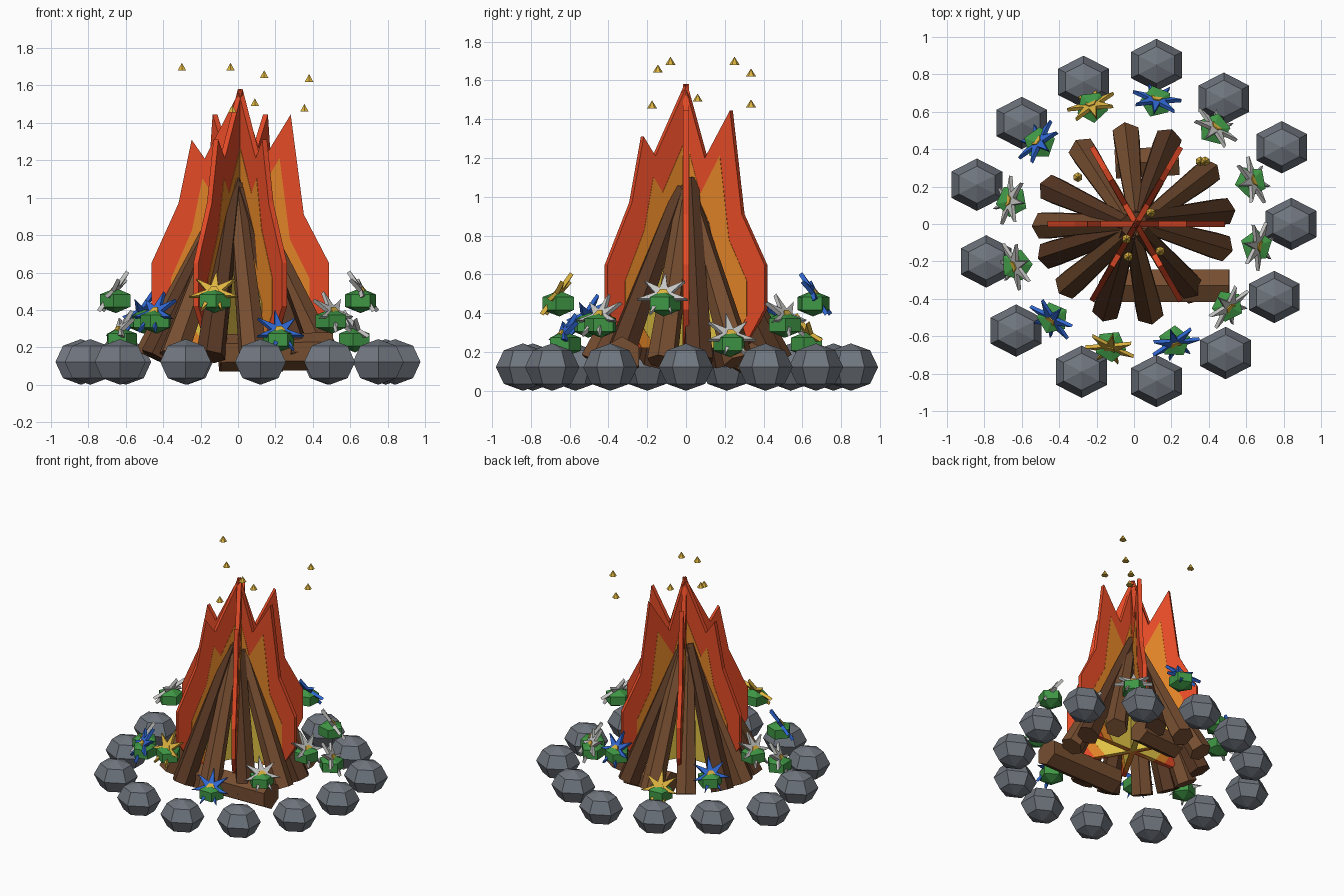
import bpy, bmesh, math, random
from mathutils import Matrix, Vector

random.seed(4)
if "Cube" in bpy.data.objects:
    bpy.data.objects.remove(bpy.data.objects["Cube"])


def material(name, rgb):
    m = bpy.data.materials.new(name)
    m.use_nodes = True
    m.diffuse_color = (*rgb, 1)
    m.node_tree.nodes["Principled BSDF"].inputs["Base Color"].default_value = (*rgb, 1)
    return m


RED = material("flame red", (0.78, 0.07, 0.02))
ORANGE = material("flame orange", (0.75, 0.23, 0.02))
YELLOW = material("flame yellow", (0.75, 0.55, 0.06))
GOLD = material("gold", (0.72, 0.45, 0.05))
STONE = material("stone grey", (0.16, 0.18, 0.21))
GREEN = material("leaf green", (0.05, 0.31, 0.06))
SILVER = material("petal silver", (0.56, 0.56, 0.55))
BLUE = material("petal blue", (0.03, 0.14, 0.66))
BARK = material("light bark", (0.18, 0.075, 0.03))
DARK = material("dark bark", (0.10, 0.04, 0.018))


def finish(name, bm, mat, matrix=Matrix()):
    bmesh.ops.recalc_face_normals(bm, faces=bm.faces[:])
    mesh = bpy.data.meshes.new(name)
    bm.to_mesh(mesh)
    bm.free()
    mesh.materials.append(mat)
    ob = bpy.data.objects.new(name, mesh)
    ob.matrix_world = matrix
    bpy.context.collection.objects.link(ob)
    return ob


def plate(name, outline, thick, mat, matrix):
    """Flat outline in local xy, extruded evenly about its plane."""
    bm = bmesh.new()
    face = bm.faces.new([bm.verts.new((x, y, -thick / 2)) for x, y in outline])
    new = bmesh.ops.extrude_face_region(bm, geom=[face])["geom"]
    bmesh.ops.translate(bm, vec=(0, 0, thick),
                        verts=[v for v in new if isinstance(v, bmesh.types.BMVert)])
    bmesh.ops.triangulate(bm, faces=[f for f in bm.faces if len(f.verts) > 4])
    return finish(name, bm, mat, matrix)


def ball(name, place, size, segments, rings, mat, turn=0):
    bm = bmesh.new()
    bmesh.ops.create_uvsphere(bm, u_segments=segments, v_segments=rings, radius=1)
    m = Matrix.Translation(place) @ Matrix.Diagonal((*size, 1)) @ Matrix.Rotation(turn, 4, 'Z')
    return finish(name, bm, mat, m)


def log(name, foot, tip, r1, r2, mat):
    foot, tip = Vector(foot), Vector(tip)
    axis = tip - foot
    bm = bmesh.new()
    bmesh.ops.create_cone(bm, cap_ends=True, segments=6, radius1=r1, radius2=r2,
                          depth=axis.length)
    m = Matrix.Translation((foot + tip) / 2) @ axis.to_track_quat('Z', 'Y').to_matrix().to_4x4()
    return finish(name, bm, mat, m)


def polar(r, degrees, z):
    a = math.radians(degrees)
    return Vector((r * math.cos(a), r * math.sin(a), z))


# Ring of stones
stones = [(0.12, 0.85), (-0.27, 0.76), (-0.60, 0.54), (-0.84, 0.21), (-0.79, -0.20),
          (-0.63, -0.57), (-0.28, -0.79), (0.12, -0.84), (0.49, -0.69), (0.75, -0.39),
          (0.84, 0), (0.79, 0.41), (0.48, 0.67)]
for i, (x, y) in enumerate(stones):
    ball(f"stone_{i}", (x, y, 0.122), (0.157, 0.14, 0.122), 6, 4, STONE)

# Leaning logs, meeting at the top
angles = [95, 68, 35, 8, -15, -48, -80, -108, -137, -160, 181, 157, 125]
for i, a in enumerate(angles):
    tip = polar(0.035, a + random.uniform(-40, 40), random.uniform(1.02, 1.1))
    log(f"leaning_log_{i}", polar(0.475, a, 0.15), tip, 0.08, 0.045, DARK if i % 2 else BARK)

# Logs lying on the ground
log("fallen_log_front", (-0.09, -0.33, 0.17), (0.51, -0.33, 0.18), 0.1, 0.1, BARK)
log("fallen_log_back", (-0.1, 0.32, 0.16), (0.24, 0.34, 0.16), 0.09, 0.09, BARK)

# Crossed flame sheets, three nested colours each
flame = [(-0.35, 0.22), (-0.475, 0.42), (-0.475, 0.65), (-0.33, 0.97), (-0.26, 1.31),
         (-0.19, 1.21), (0, 1.58), (0.12, 1.2), (0.27, 1.445), (0.34, 0.91),
         (0.475, 0.65), (0.475, 0.42), (0.35, 0.22)]
layers = [("outer", RED, 1, 1, 0.03), ("middle", ORANGE, 0.78, 0.81, 0.034),
          ("inner", YELLOW, 0.55, 0.5, 0.038)]
for k in range(3):
    m = (Matrix.Translation((0.012, 0, 0)) @ Matrix.Rotation(math.radians(60 * k), 4, 'Z')
         @ Matrix.Rotation(math.pi / 2, 4, 'X'))
    for part, mat, sx, sz, thick in layers:
        base = 0.22
        shape = [(x * sx, base + (z - base) * sz) for x, z in flame]
        plate(f"flame_{part}_{k}", shape, thick, mat, m)

# Flowers: green bud, tilted seven-pointed star and a gold centre
petals = [SILVER, SILVER, SILVER, BLUE, GOLD, BLUE, SILVER, SILVER, BLUE, GOLD, BLUE, SILVER]
heights = (0.45, 0.24, 0.34)
star = []
for s in range(14):
    r, a = (0.045 if s % 2 else 0.135), math.pi / 2 + s * math.pi / 7
    star.append((r * math.cos(a), r * math.sin(a)))
disc = [(0.03 * math.cos(s * math.pi / 3), 0.03 * math.sin(s * math.pi / 3)) for s in range(6)]
tilt = math.radians(35)
for i, mat in enumerate(petals):
    deg = -10 + 29.9 * i
    spot = polar(0.665, deg, heights[i % 3])
    ball(f"bud_{i}", spot, (0.1, 0.1, 0.067), 5, 3, GREEN, i * 0.5)
    out = polar(1, deg, 0)
    up = Vector((0, 0, math.cos(tilt))) - out * math.sin(tilt)
    normal = out * math.cos(tilt) + Vector((0, 0, math.sin(tilt)))
    frame = Matrix((up.cross(normal), up, normal)).transposed().to_4x4()
    m = Matrix.Translation(spot + Vector((0, 0, 0.035)) + normal * 0.015) @ frame
    plate(f"petals_{i}", star, 0.022, mat, m)
    plate(f"flower_centre_{i}", disc, 0.036, GOLD, m)

# Sparks above the fire
sparks = [(-0.3, 0.25, 1.70), (-0.04, -0.08, 1.70), (0.14, -0.145, 1.66), (0.38, 0.335, 1.64),
          (0.09, 0.06, 1.51), (0.355, 0.335, 1.48), (-0.03, -0.175, 1.475)]
for i, p in enumerate(sparks):
    log(f"spark_{i}", Vector(p) - Vector((0, 0, 0.02)), Vector(p) + Vector((0, 0, 0.02)),
        0.026, 0.001, GOLD)
